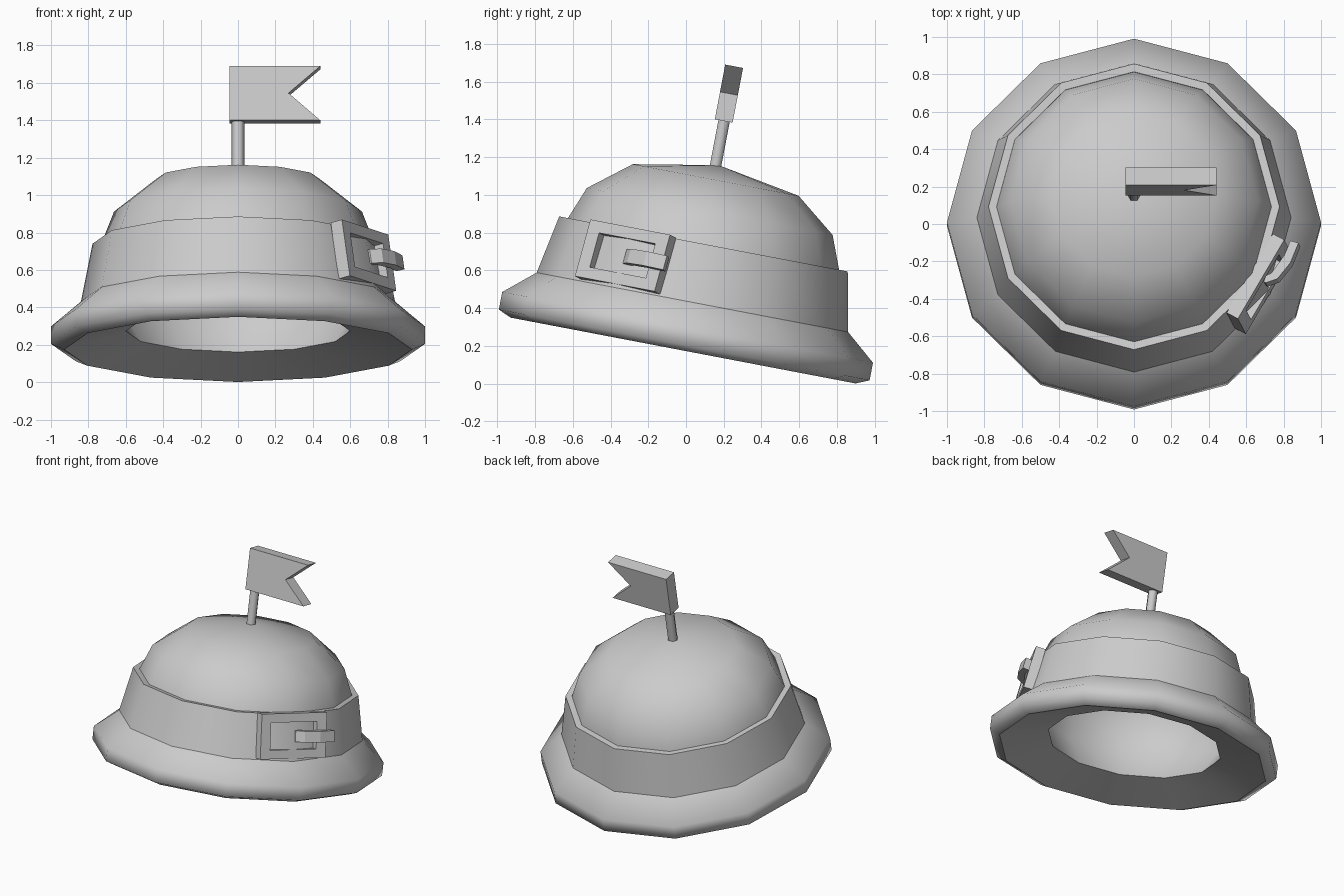
import bpy, bmesh, math
from mathutils import Matrix, Vector

if "Cube" in bpy.data.objects:
    bpy.data.objects.remove(bpy.data.objects["Cube"])

grey = bpy.data.materials.new("light_grey")
grey.use_nodes = True
grey.diffuse_color = (0.6, 0.6, 0.6, 1)
grey.node_tree.nodes["Principled BSDF"].inputs["Base Color"].default_value = (0.6, 0.6, 0.6, 1)

# The whole hat leans back around its brim centre
TILT = Matrix.Translation((0, -0.015, 0.175)) @ Matrix.Rotation(math.radians(-10.8), 4, 'X')


def finish(name, bm, local=Matrix(), smooth=None):
    bmesh.ops.recalc_face_normals(bm, faces=bm.faces)
    mesh = bpy.data.meshes.new(name)
    bm.to_mesh(mesh)
    bm.free()
    mesh.materials.append(grey)
    obj = bpy.data.objects.new(name, mesh)
    bpy.context.collection.objects.link(obj)
    obj.matrix_world = TILT @ local
    if smooth:
        bpy.ops.object.select_all(action='DESELECT')
        obj.select_set(True)
        bpy.context.view_layer.objects.active = obj
        bpy.ops.object.shade_smooth_by_angle(angle=math.radians(smooth))
    return obj


def lathe(name, profile, steps, smooth, local=Matrix()):
    """Turn a profile of (radius, height) points around the hat axis."""
    bm = bmesh.new()
    verts = [bm.verts.new((r, 0, h)) for r, h in profile]
    edges = [bm.edges.new(pair) for pair in zip(verts, verts[1:])]
    bmesh.ops.spin(bm, geom=verts + edges, cent=(0, 0, 0), axis=(0, 0, 1),
                   angle=math.tau, steps=steps)
    bmesh.ops.remove_doubles(bm, verts=bm.verts, dist=0.0005)
    return finish(name, bm, local, smooth)


def extrude(name, outline, lift, local=Matrix()):
    """Push a flat outline along a vector to make a solid."""
    bm = bmesh.new()
    face = bm.faces.new([bm.verts.new(p) for p in outline])
    out = bmesh.ops.extrude_face_region(bm, geom=[face])
    moved = [v for v in out["geom"] if isinstance(v, bmesh.types.BMVert)]
    bmesh.ops.translate(bm, verts=moved, vec=Vector(lift))
    return finish(name, bm, local)


# Crown with hollow lining and flat underside
lathe("crown", [
    (0, 1.0), (0.447, 0.92), (0.663, 0.75), (0.737, 0.56), (0.8, 0.2), (0.93, 0.0),
    (0.6, 0.1), (0.72, 0.3), (0.725, 0.52), (0.65, 0.74), (0.435, 0.905), (0, 0.985)], 12, 60)

# Raised band around the crown
lathe("hat_band", [(0.735, 0.55), (0.735, 0.572), (0.778, 0.575), (0.842, 0.25),
                   (0.81, 0.24), (0.735, 0.55)], 12, 40)

# Flared brim with a rounded lip
lathe("brim", [(0.82, 0.277), (1.0, 0.125), (1.0, 0.03), (0.93, 0.0),
               (0.88, 0.1), (0.82, 0.277)], 12, 70)

# Flag pole and swallow-tailed flag
lathe("flag_pole", [(0, 0.99), (0.035, 0.99), (0.035, 1.26), (0, 1.26)], 6, 65,
      Matrix.Translation((0, -0.015, 0)))
flag = [(-0.045, 1.235), (0.44, 1.235), (0.27, 1.383), (0.44, 1.53), (-0.045, 1.53)]
extrude("flag", [(x, -0.065, h) for x, h in flag], (0, 0.096, 0))

# Buckle: local x runs along the band, y up, z outward
side = math.radians(-30)
out = Vector((math.cos(side), math.sin(side), 0))
along = Vector((-math.sin(side), math.cos(side), 0))
basis = Matrix((along, (0, 0, 1), out)).transposed().to_4x4()
seat = (Matrix.Translation(out * 0.812 + Vector((0, 0, 0.435))) @ basis
        @ Matrix.Rotation(math.radians(-9), 4, 'X'))

# Buckle frame: a plate with a rectangular opening
bm = bmesh.new()
corners = [(-1, -1), (1, -1), (1, 1), (-1, 1)]
rings = [[bm.verts.new((sx * w - 0.005, sy * h, z)) for sx, sy in corners]
         for w, h, z in [(0.248, 0.157, 0), (0.175, 0.095, 0),
                         (0.175, 0.095, -0.07), (0.248, 0.157, -0.07)]]
for a, b in zip(rings, rings[1:] + rings[:1]):
    for i in range(4):
        j = (i + 1) % 4
        bm.faces.new((a[i], a[j], b[j], b[i]))
finish("buckle_frame", bm, seat)

# Buckle prong: bent strip reaching over the rear bar
prong = [(0.01, -0.05), (0.07, 0.0), (0.19, 0.012), (0.275, 0.0),
         (0.285, 0.045), (0.17, 0.062), (0.06, 0.045), (0.01, 0.0)]
extrude("buckle_prong", [(x, -0.042, z) for x, z in prong], (0, 0.078, 0), seat)
